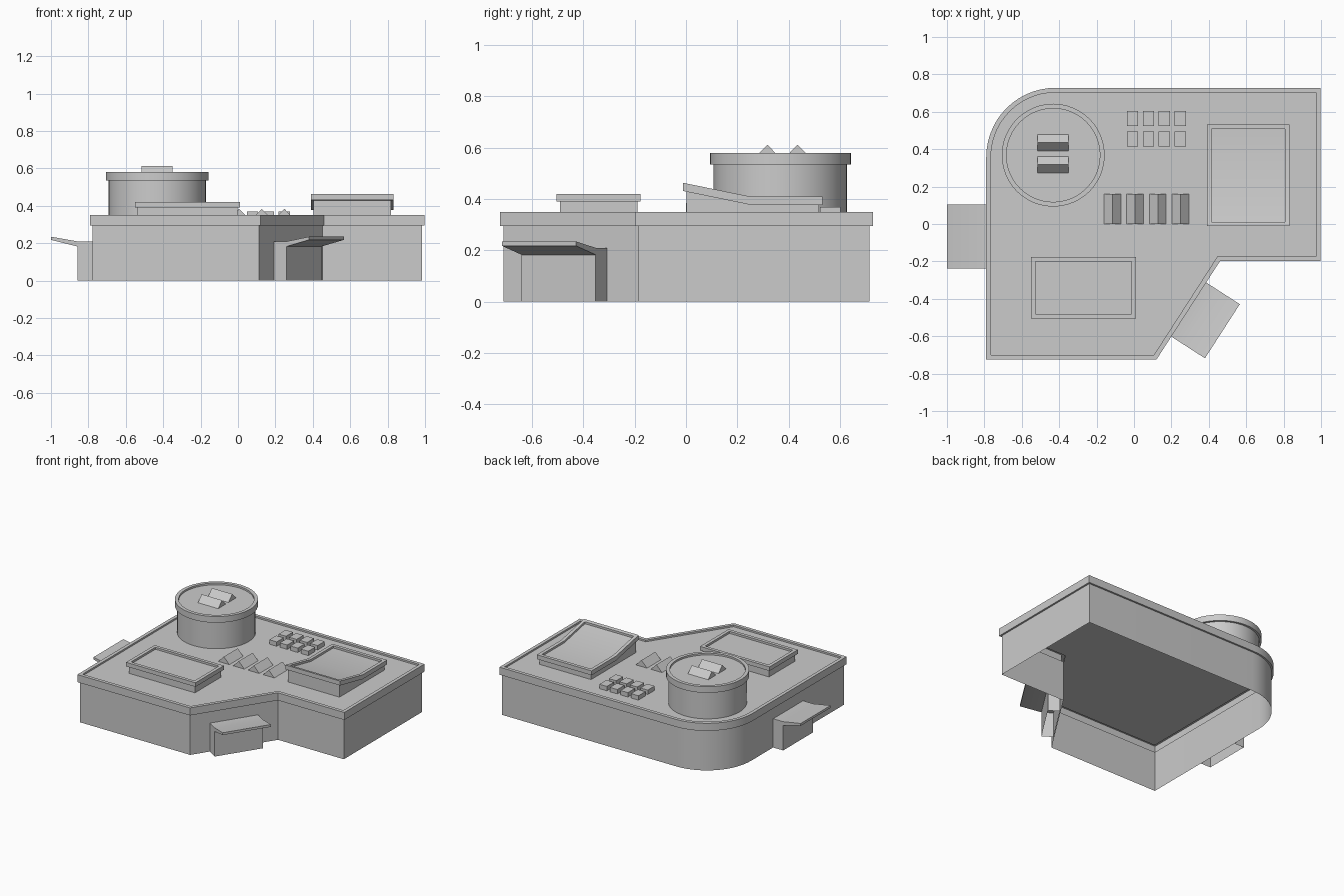
import bpy, bmesh, math
from mathutils import Vector, Matrix

cube = bpy.data.objects.get("Cube")
if cube:
    bpy.data.objects.remove(cube)

grey = bpy.data.materials.new("plain grey")
grey.use_nodes = True
grey.diffuse_color = (0.6, 0.6, 0.6, 1)
grey.node_tree.nodes["Principled BSDF"].inputs["Base Color"].default_value = (0.6, 0.6, 0.6, 1)
parts = []


def finish(name, bm):
    bmesh.ops.recalc_face_normals(bm, faces=bm.faces)
    mesh = bpy.data.meshes.new(name)
    bm.to_mesh(mesh)
    bm.free()
    mesh.materials.append(grey)
    obj = bpy.data.objects.new(name, mesh)
    bpy.context.collection.objects.link(obj)
    parts.append(obj)
    return obj


def rect(x0, x1, y0, y1):
    return [(x0, y0), (x1, y0), (x1, y1), (x0, y1)]


def arc(cx, cy, r, start, end, steps):
    angles = [math.radians(start + (end - start) * i / steps) for i in range(steps + 1)]
    return [(cx + r * math.cos(a), cy + r * math.sin(a)) for a in angles]


def inset(outline, dist):
    """Move a counter-clockwise outline inwards by dist with mitred corners."""
    pts = [Vector(p) for p in outline]
    result = []
    for i, p in enumerate(pts):
        a = (p - pts[i - 1]).normalized()
        b = (pts[(i + 1) % len(pts)] - p).normalized()
        n1, n2 = Vector((-a.y, a.x)), Vector((-b.y, b.x))
        result.append(p + (n1 + n2) * (dist / (1 + n1.dot(n2))))
    return result


def stack(outline, levels):
    """Skin of rings (inset, height), capped on the last ring and open below."""
    bm = bmesh.new()
    rings = [[bm.verts.new((p.x, p.y, z)) for p in inset(outline, d)] for d, z in levels]
    n = len(outline)
    for low, high in zip(rings, rings[1:]):
        for i in range(n):
            j = (i + 1) % n
            bm.faces.new((low[i], low[j], high[j], high[i]))
    bm.faces.new(rings[-1])
    return bm


def extrude_profile(name, profile, half, matrix, closed=True):
    """Extrude an (x, z) profile along y by half on both sides, then place it."""
    bm = bmesh.new()
    a = [bm.verts.new((x, -half, z)) for x, z in profile]
    b = [bm.verts.new((x, half, z)) for x, z in profile]
    n = len(profile)
    for i in range(n if closed else n - 1):
        j = (i + 1) % n
        bm.faces.new((a[i], a[j], b[j], b[i]))
    bm.faces.new(a[::-1])
    bm.faces.new(b)
    bm.transform(matrix)
    return finish(name, bm)


# Main building: walls, parapet and sunken roof
ROOF = 0.338
plan = [(-0.79, -0.725), (0.12, -0.725), (0.46, -0.198), (0.997, -0.198), (0.997, 0.728)]
plan += arc(-0.42, 0.358, 0.37, 90, 180, 14)
finish("main_building", stack(plan, [(0.013, 0), (0.013, 0.295), (0, 0.295),
                                     (0, 0.35), (0.025, 0.35), (0.025, ROOF)]))

# Round tower with rimmed top
circle = arc(-0.432, 0.368, 0.275, 0, 360, 48)[:-1]
finish("round_tower", stack(circle, [(0.015, ROOF), (0.015, 0.535), (0, 0.535),
                                     (0, 0.58), (0.025, 0.58), (0.025, 0.567)]))

# Flat front skylight
finish("front_skylight", stack(rect(-0.55, 0.01, -0.505, -0.177),
                               [(0.013, ROOF), (0.013, 0.39), (0, 0.39),
                                (0, 0.42), (0.024, 0.42), (0.024, 0.405)]))

# Side skylight, whose front half kicks upwards
bm = stack(rect(0.39, 0.832, -0.012, 0.532),
           [(0.013, ROOF), (0.013, 0.378), (0, 0.378),
            (0, 0.41), (0.024, 0.41), (0.024, 0.395)])
fold = 0.25
bmesh.ops.bisect_plane(bm, geom=bm.verts[:] + bm.edges[:] + bm.faces[:],
                       plane_co=(0, fold, 0), plane_no=(0, 1, 0))
for v in bm.verts:
    if v.co.z > 0.35 and v.co.y < fold:
        v.co.z += (fold - v.co.y) * 0.205
finish("side_skylight", bm)

# Ridged vents on the roof and on the tower
ridge = [(-0.045, 0), (0.045, 0), (0, 0.046)]
for i in range(4):
    place = Matrix.Translation((-0.115 + 0.121 * i, 0.08, ROOF))
    extrude_profile(f"roof_vent_{i + 1}", ridge, 0.08, place)
for i, y in enumerate((0.317, 0.435)):
    place = Matrix.Translation((-0.433, y, 0.566)) @ Matrix.Rotation(math.pi / 2, 4, "Z")
    extrude_profile(f"tower_vent_{i + 1}", ridge, 0.082, place)

# Grid of small roof boxes
for row, y in enumerate((0.415, 0.523)):
    for col in range(4):
        x = -0.038 + 0.085 * col
        finish(f"roof_box_{row + 1}_{col + 1}",
               stack(rect(x, x + 0.06, y, y + 0.08), [(0, ROOF), (0, 0.37)]))

# Entrances: porch open below, with an upturned canopy
porch = [(0, 0), (0, 0.185), (0.08, 0.185), (0.08, 0)]
canopy = [(0, 0.183), (0.08, 0.183), (0.222, 0.218), (0.222, 0.235), (0.08, 0.21), (0, 0.21)]
sites = {"west": (-0.778, -0.067, math.pi),
         "corner": (0.286, -0.453, math.atan2(-0.34, 0.527))}
for side, (x, y, turn) in sites.items():
    place = Matrix.Translation((x, y, 0)) @ Matrix.Rotation(turn, 4, "Z")
    extrude_profile(side + "_porch", porch, 0.172, place, closed=False)
    extrude_profile(side + "_canopy", canopy, 0.172, place)

# Smooth the curved walls, keep the edges crisp
bpy.ops.object.select_all(action="DESELECT")
for obj in parts:
    obj.select_set(True)
bpy.context.view_layer.objects.active = parts[0]
bpy.ops.object.shade_smooth_by_angle(angle=math.radians(30))
